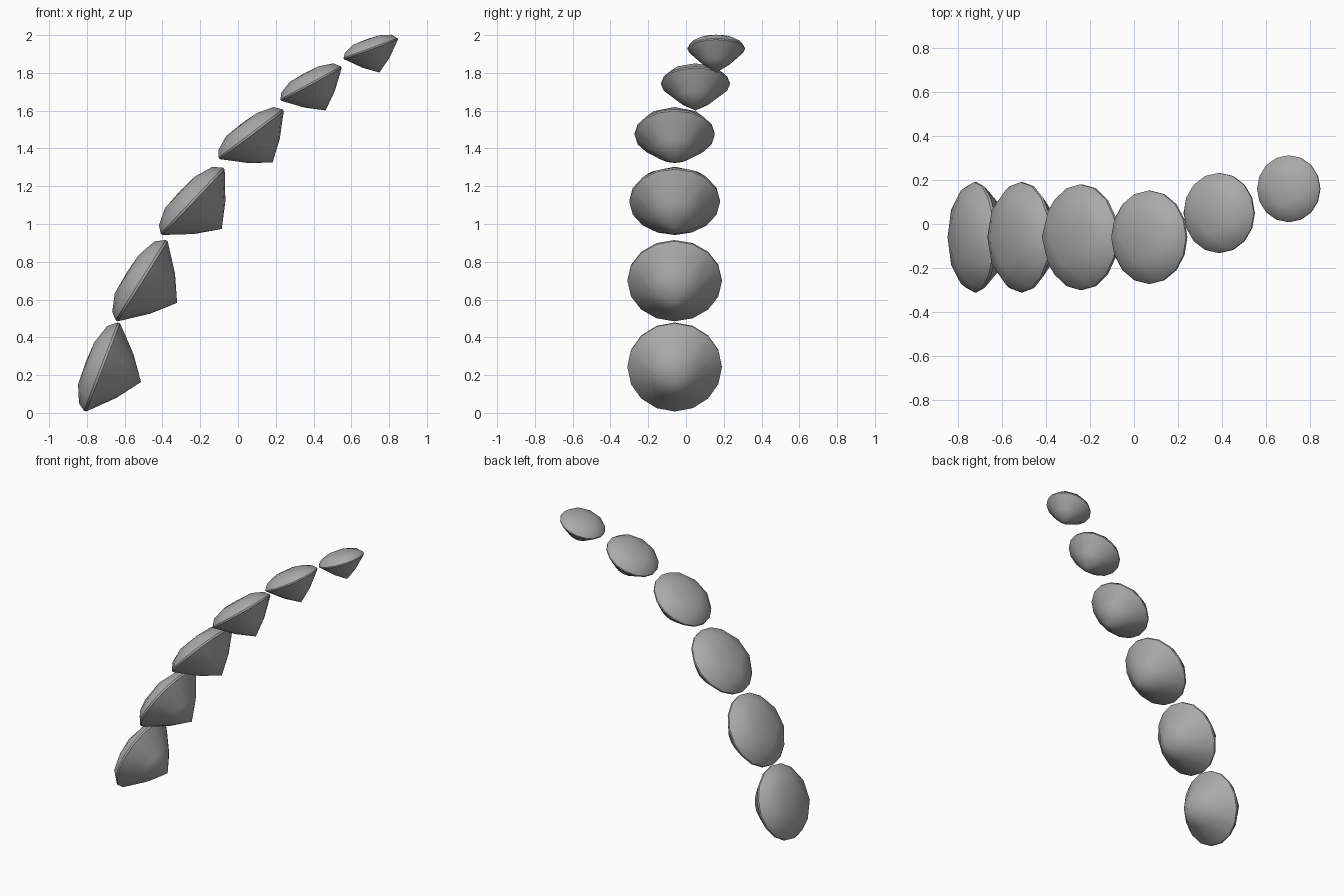
import bpy, bmesh
from math import cos, sin, pi, radians

if "Cube" in bpy.data.objects:
    bpy.data.objects.remove(bpy.data.objects["Cube"], do_unlink=True)

# Single stone grey
stone = bpy.data.materials.new("stone_grey")
stone.use_nodes = True
GREY = (0.4, 0.4, 0.4, 1.0)
stone.diffuse_color = GREY
stone.node_tree.nodes["Principled BSDF"].inputs["Base Color"].default_value = GREY


def ring(bm, count, radius, height, phase=0.0):
    for i in range(count):
        a = phase + 2 * pi * i / count
        bm.verts.new((radius * cos(a), radius * sin(a), height))


def gem_mesh():
    """Unit cut gem: faceted crown up, pointed pavilion down."""
    bm = bmesh.new()
    # Crown: nearly flat table, then two alternating facet rings
    bm.verts.new((0, 0, 0.36))
    ring(bm, 5, 0.53, 0.34, pi)
    ring(bm, 5, 0.89, 0.18, pi)
    ring(bm, 5, 0.85, 0.21, 0)
    # Girdle: a thin upright band
    ring(bm, 16, 1.0, 0.025)
    ring(bm, 16, 1.0, -0.025)
    # Pavilion: slightly swelling cone
    ring(bm, 16, 0.5, -0.52)
    bm.verts.new((0, 0, -0.885))
    bmesh.ops.convex_hull(bm, input=bm.verts[:])
    bmesh.ops.recalc_face_normals(bm, faces=bm.faces[:])
    me = bpy.data.meshes.new("cut_gem")
    bm.to_mesh(me)
    bm.free()
    me.materials.append(stone)
    return me


# Girdle centre, radius and tilt of each gem, from lowest to highest
GEMS = [
    ((-0.72, -0.06, 0.243), 0.25, 69),
    ((-0.51, -0.06, 0.70), 0.25, 58),
    ((-0.24, -0.06, 1.12), 0.24, 46.5),
    ((0.07, -0.06, 1.475), 0.212, 37),
    ((0.387, 0.05, 1.743), 0.182, 28.5),
    ((0.703, 0.16, 1.928), 0.152, 20),
]

mesh = gem_mesh()
for number, (centre, radius, tilt) in enumerate(GEMS, 1):
    gem = bpy.data.objects.new(f"gem_{number}", mesh.copy())
    bpy.context.collection.objects.link(gem)
    gem.location = centre
    gem.scale = (radius,) * 3
    gem.rotation_euler = (0, -radians(tilt), 0)
    bpy.ops.object.select_all(action='DESELECT')
    gem.select_set(True)
    bpy.context.view_layer.objects.active = gem
    bpy.ops.object.shade_smooth_by_angle(angle=radians(30))
